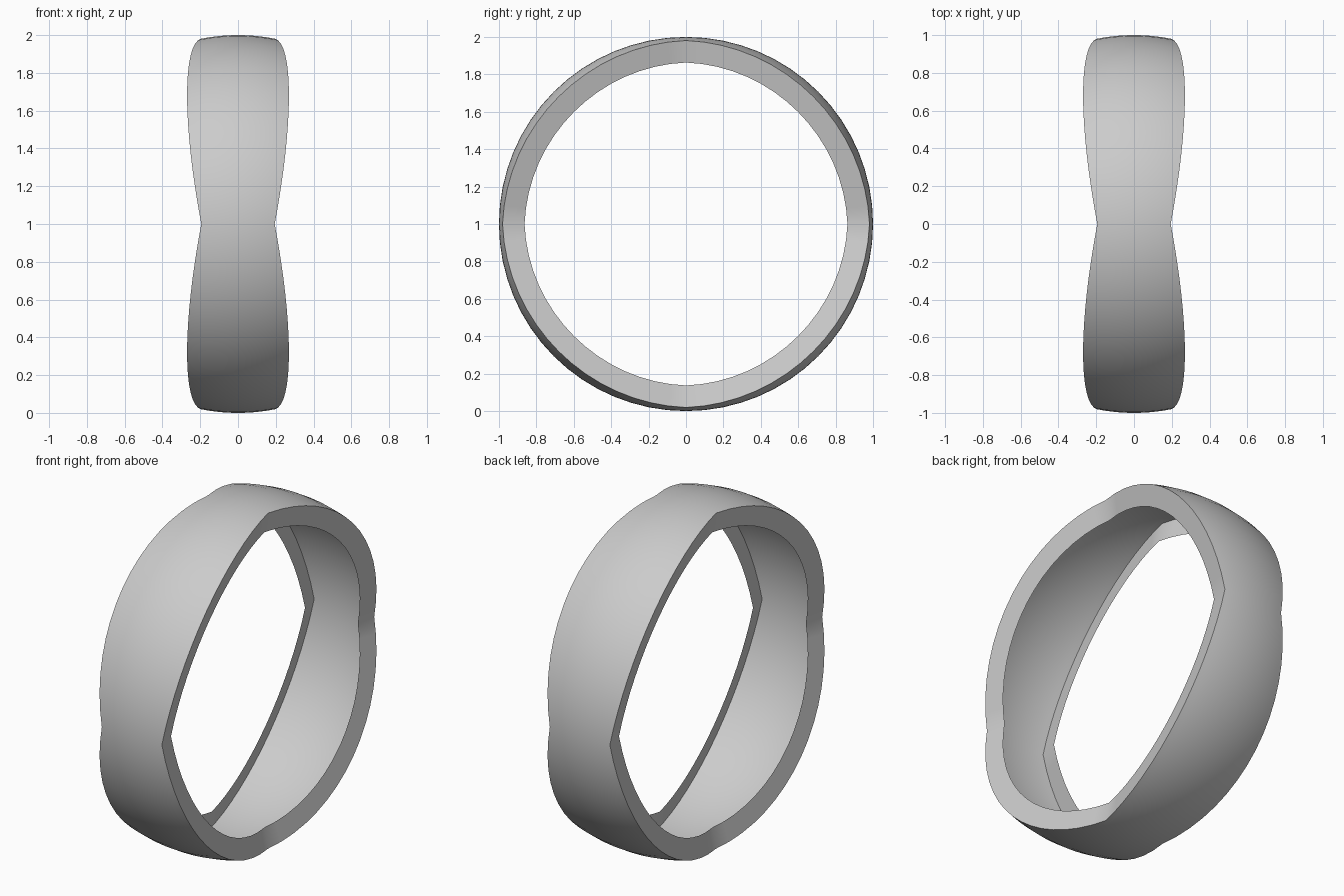
import bpy, bmesh
from math import cos, sin, pi

if "Cube" in bpy.data.objects:
    bpy.data.objects.remove(bpy.data.objects["Cube"])

SEG, ACROSS = 64, 16     # steps around the ring, strips across the band
A = 0.28                 # half width of the box that is projected on the sphere
OUTER, INNER = 1.0, 0.88


def ring_point(i, u, radius):
    """Point on a sphere; band edge is a square rim projected outwards."""
    th = 2 * pi * i / SEG
    phi = 2 * pi * (i % (SEG // 4)) / SEG - pi / 4
    h = A * cos(phi)
    x = u * h / (1 + h * h) ** 0.5
    r = (1 - x * x) ** 0.5
    return (radius * x, radius * r * cos(th), 1 + radius * r * sin(th))


bm = bmesh.new()

# open cross-section: a rim lip, the outer skin, the other rim lip (no inner skin)
section = [(-1, INNER)]
section += [(-1 + 2 * j / ACROSS, OUTER) for j in range(ACROSS + 1)]
section += [(1, INNER)]
rows = [[bm.verts.new(ring_point(i, u, r)) for u, r in section] for i in range(SEG)]
for i in range(SEG):
    a, b = rows[i], rows[(i + 1) % SEG]
    for j in range(len(section) - 1):
        bm.faces.new((a[j], a[j + 1], b[j + 1], b[j]))
bmesh.ops.recalc_face_normals(bm, faces=bm.faces)

mesh = bpy.data.meshes.new("ring_band")
bm.to_mesh(mesh)
bm.free()
ring = bpy.data.objects.new("ring_band", mesh)
bpy.context.collection.objects.link(ring)

# smooth skin, crisp rims
bpy.context.view_layer.objects.active = ring
ring.select_set(True)
bpy.ops.object.shade_smooth_by_angle(angle=pi / 5)
